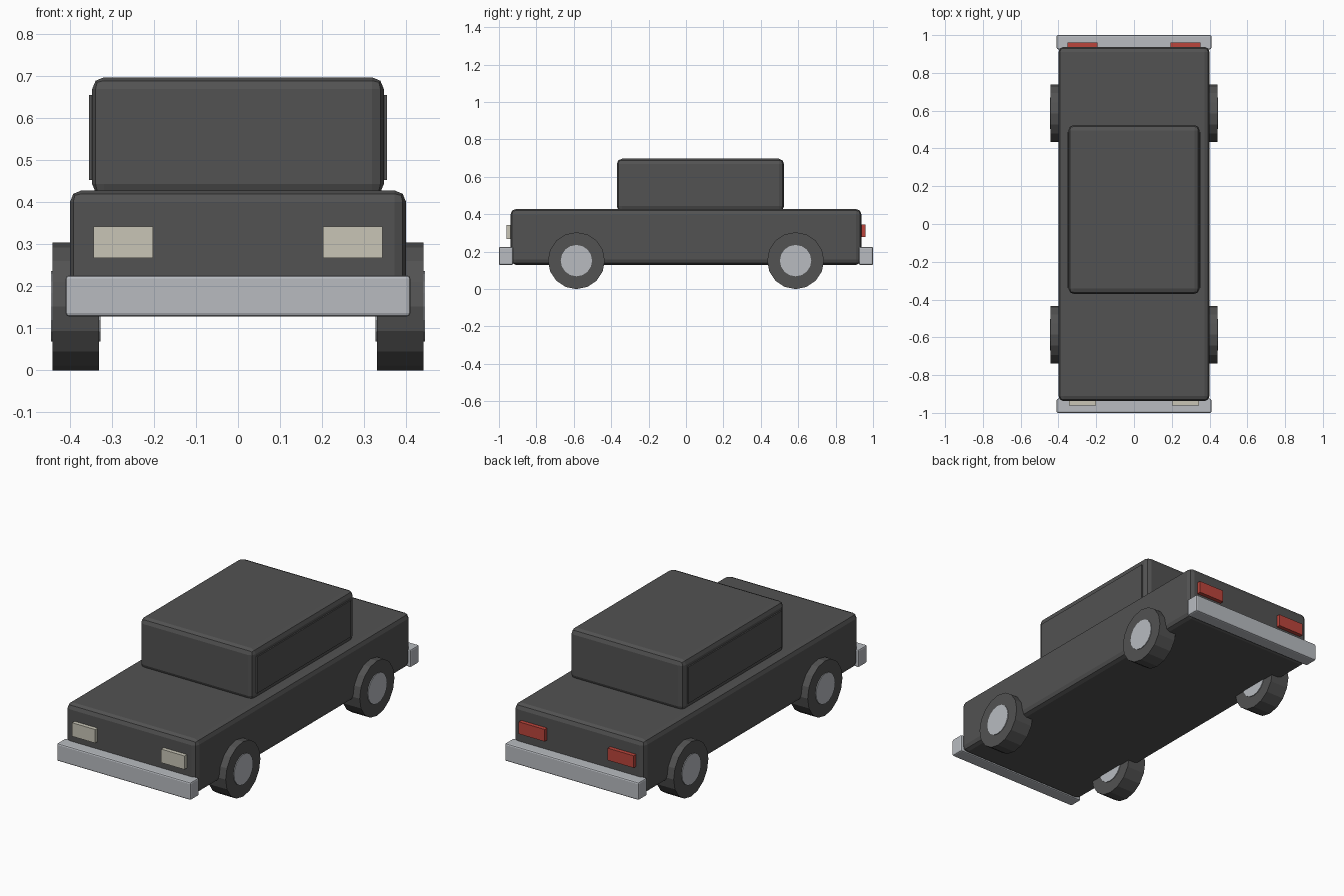
import bpy
import math

cube = bpy.data.objects.get("Cube")
if cube:
    bpy.data.objects.remove(cube, do_unlink=True)


def material(name, color):
    mat = bpy.data.materials.new(name)
    mat.use_nodes = True
    mat.diffuse_color = (*color, 1)
    mat.node_tree.nodes["Principled BSDF"].inputs["Base Color"].default_value = (*color, 1)
    return mat


charcoal = material("charcoal", (0.085, 0.085, 0.085))
chrome = material("chrome", (0.48, 0.50, 0.53))
cream = material("cream", (0.58, 0.56, 0.47))
red = material("red", (0.50, 0.06, 0.045))


def box(name, mat, x, y, z, bevel=0, segments=2):
    """Box spanning the given (low, high) ranges, with optional rounded edges."""
    spans = (x, y, z)
    bpy.ops.mesh.primitive_cube_add(size=1, location=[(a + b) / 2 for a, b in spans])
    obj = bpy.context.object
    obj.name = name
    obj.scale = [b - a for a, b in spans]
    bpy.ops.object.transform_apply(location=False, rotation=False, scale=True)
    obj.data.materials.append(mat)
    if bevel:
        mod = obj.modifiers.new("rounded edges", "BEVEL")
        mod.width = bevel
        mod.segments = segments
    return obj


def disc(name, mat, radius, width, location, sides):
    """Cylinder with its axle along x and a vertex at the top."""
    bpy.ops.mesh.primitive_cylinder_add(vertices=sides, radius=radius, depth=width,
                                        location=location, rotation=(0, math.pi / 2, 0))
    obj = bpy.context.object
    obj.name = name
    obj.data.materials.append(mat)


# Body and cabin
box("body", charcoal, (-0.40, 0.40), (-0.938, 0.938), (0.13, 0.428), 0.028)
box("cabin", charcoal, (-0.347, 0.347), (-0.37, 0.524), (0.415, 0.697), 0.028)

# Bumpers
box("front_bumper", chrome, (-0.41, 0.41), (-1, -0.925), (0.128, 0.226), 0.008)
box("rear_bumper", chrome, (-0.41, 0.41), (0.925, 1), (0.128, 0.226), 0.008)

for side, s in (("left", 1), ("right", -1)):
    def across(a, b):
        return tuple(sorted((s * a, s * b)))

    # Side windows and lamps
    box(side + "_window", charcoal, across(0.346, 0.354), (-0.336, 0.484), (0.453, 0.655))
    box(side + "_headlight", cream, across(0.202, 0.344), (-0.96, -0.93), (0.267, 0.342))
    box(side + "_taillight", red, across(0.193, 0.352), (0.93, 0.96), (0.278, 0.345))

    # Wheels
    for end, y in (("front", -0.586), ("rear", 0.586)):
        name = f"{end}_{side}"
        disc(name + "_tyre", charcoal, 0.152, 0.11, (s * 0.386, y, 0.152), 16)
        disc(name + "_hubcap", chrome, 0.084, 0.118, (s * 0.386, y, 0.152), 16)
